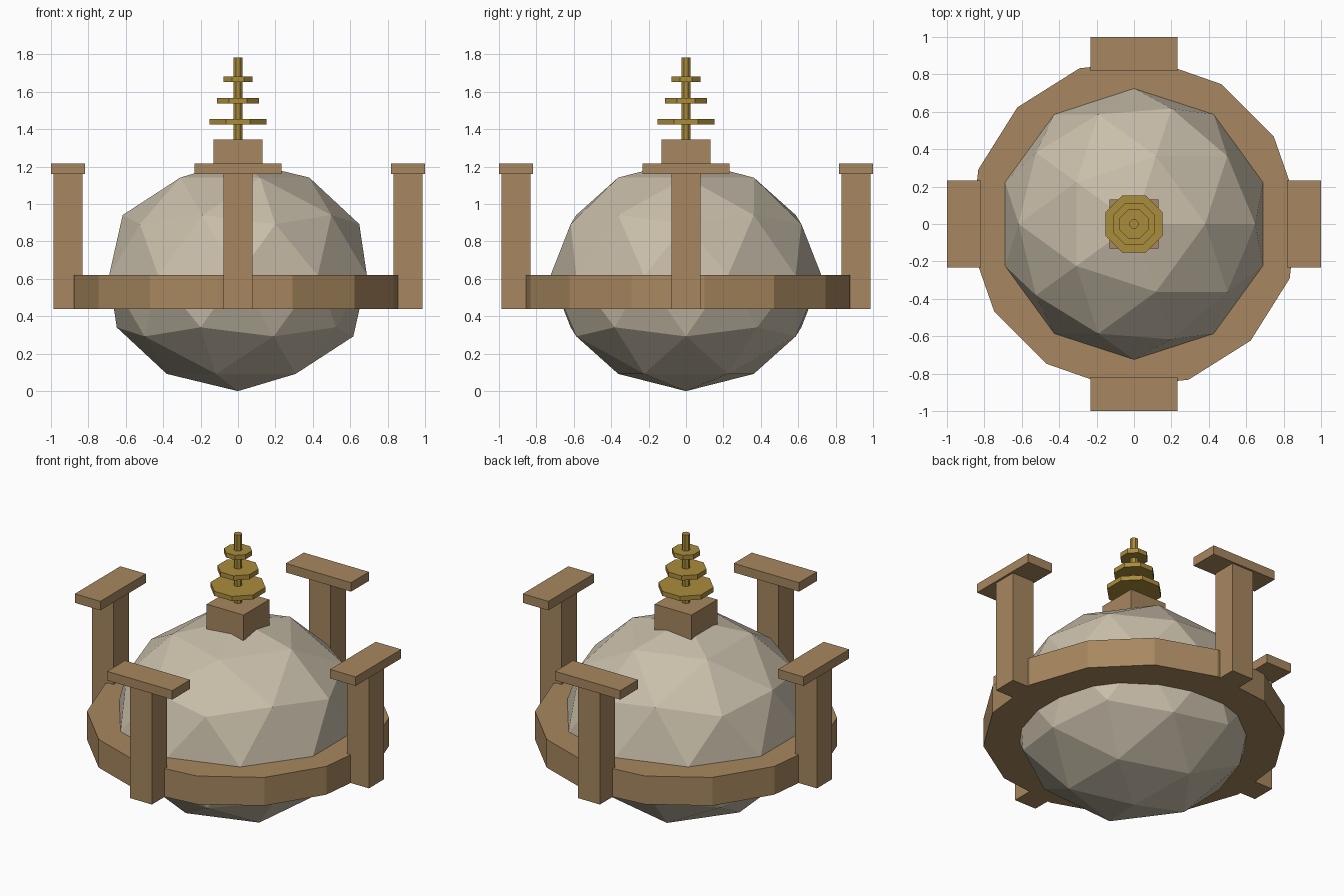
import bpy
from math import radians, cos, pi

old = bpy.data.objects.get("Cube")
if old:
    bpy.data.objects.remove(old, do_unlink=True)


def material(name, rgb):
    mat = bpy.data.materials.new(name)
    mat.use_nodes = True
    colour = (*rgb, 1.0)
    mat.diffuse_color = colour
    mat.node_tree.nodes["Principled BSDF"].inputs["Base Color"].default_value = colour
    return mat


STONE = material("pale stone", (0.58, 0.515, 0.40))
SAND = material("sandstone", (0.39, 0.245, 0.115))
GOLD = material("gold", (0.40, 0.265, 0.045))


def finish(name, mat):
    obj = bpy.context.object
    obj.name = obj.data.name = name
    obj.data.materials.append(mat)
    return obj


def box(name, centre, size, mat, turn=0.0):
    bpy.ops.mesh.primitive_cube_add(size=1, location=centre, rotation=(0, 0, turn))
    bpy.context.object.scale = size
    return finish(name, mat)


def prism(name, sides, radius, bottom, top, mat, turn):
    bpy.ops.mesh.primitive_cylinder_add(
        vertices=sides, radius=radius, depth=top - bottom,
        location=(0, 0, (bottom + top) / 2), rotation=(0, 0, turn))
    return finish(name, mat)


# Faceted dome
bpy.ops.mesh.primitive_ico_sphere_add(subdivisions=2, radius=1, location=(0, 0, 0.617))
bpy.context.object.scale = (0.725, 0.725, 0.617)
finish("dome", STONE)

# Terrace around the dome
prism("terrace", 14, 0.882, 0.438, 0.62, SAND, radians(45))

# Four gateways, each a post with a lintel
POST = 0.155
REACH = 0.909
for i, side in enumerate(("left", "back", "right", "front")):
    turn = i * pi / 2
    x, y = [(1, 0), (0, 1), (-1, 0), (0, -1)][i]
    place = (x * REACH, y * REACH)
    box(side + "_gate_post", (*place, 0.80), (POST, POST, 0.724), SAND, turn)
    box(side + "_gate_lintel", (*place, 1.189), (0.182, 0.464, 0.058), SAND, turn)

# Square block on the crown
box("crown_block", (0, 0, 1.245), (0.262, 0.262, 0.2), SAND)

# Spire with three stacked parasols, flat sides facing the axes
FLAT = pi / 8
prism("spire_pole", 8, 0.023 / cos(FLAT), 1.3, 1.785, GOLD, FLAT)
for name, half_width, z in (("lower", 0.152, 1.44), ("middle", 0.113, 1.553), ("upper", 0.077, 1.667)):
    prism(name + "_parasol", 8, half_width / cos(FLAT), z - 0.015, z + 0.015, GOLD, FLAT)
